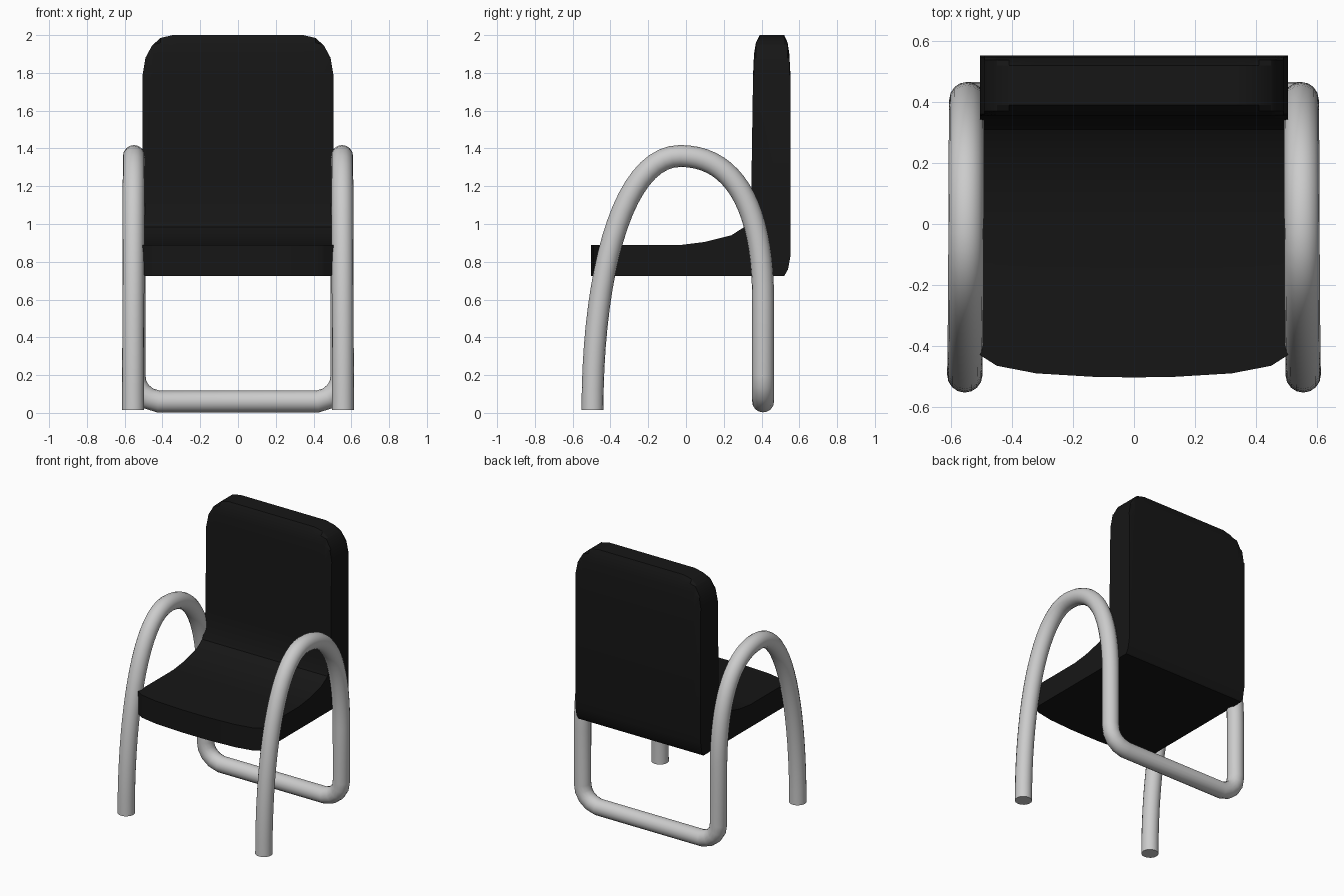
import bpy, bmesh
from mathutils import Vector
from mathutils.geometry import interpolate_bezier

if "Cube" in bpy.data.objects:
    bpy.data.objects.remove(bpy.data.objects["Cube"])


def finish(obj, angle):
    bpy.ops.object.select_all(action='DESELECT')
    obj.select_set(True)
    bpy.context.view_layer.objects.active = obj
    if obj.type == 'CURVE':
        bpy.ops.object.convert(target='MESH')
    bpy.ops.object.shade_smooth_by_angle(angle=angle)


def lerp_table(table, x):
    for (x0, v0), (x1, v1) in zip(table, table[1:]):
        if x <= x1:
            return v0 + (v1 - v0) * (x - x0) / (x1 - x0)
    return table[-1][1]


# Tubular frame: one continuous bent tube, front foot -> arm arch -> rear bar -> mirrored
def bend(*pts):
    return interpolate_bezier(*[Vector(p) for p in pts], 20)


front = bend((0.555, -0.495, 0.015), (0.555, -0.495, 0.75), (0.552, -0.33, 1.36), (0.551, -0.03, 1.36))
rear = bend((0.551, -0.03, 1.36), (0.55, 0.26, 1.36), (0.549, 0.408, 1.08), (0.548, 0.408, 0.6))
corner = [Vector((x, 0.408, z)) for x, z in
          ((0.548, 0.2), (0.54, 0.15), (0.515, 0.108), (0.475, 0.077), (0.42, 0.06))]
half = front + rear[1:] + corner
path = half + [Vector((-p.x, p.y, p.z)) for p in reversed(half)]

curve = bpy.data.curves.new("tube_frame", 'CURVE')
curve.dimensions = '3D'
curve.bevel_depth = 0.058
curve.bevel_resolution = 6
curve.use_fill_caps = True
spline = curve.splines.new('POLY')
spline.points.add(len(path) - 1)
for pt, p in zip(spline.points, path):
    pt.co = (*p, 1)
frame = bpy.data.objects.new("tube_frame", curve)
bpy.context.collection.objects.link(frame)
finish(frame, 0.8)

# Cushion: L-shaped side profile (y, z), lofted across x
profile = [(-0.5, 0.725), (-0.5, 0.89), (-0.02, 0.89), (0.10, 0.905), (0.24, 0.94),
           (0.31, 0.985), (0.338, 1.06), (0.346, 1.2), (0.355, 1.79), (0.36, 1.9),
           (0.37, 1.96), (0.39, 2.0), (0.52, 2.0), (0.538, 1.96), (0.547, 1.9),
           (0.553, 1.79), (0.553, 0.83), (0.54, 0.76), (0.52, 0.725)]
top_edge = [(0, 2.0), (0.345, 2.0), (0.41, 1.985), (0.455, 1.945), (0.49, 1.88), (0.505, 1.79)]
front_bow = [(0, -0.503), (0.12, -0.502), (0.32, -0.49), (0.45, -0.465), (0.505, -0.43)]
xs = sorted({s * x for x, _ in top_edge + front_bow for s in (-1, 1)})

bm = bmesh.new()
rings = []
for x in xs:
    zmax, yfront = lerp_table(top_edge, abs(x)), lerp_table(front_bow, abs(x))
    rings.append([bm.verts.new((x, yfront if y < -0.4 else y, min(z, zmax))) for y, z in profile])
n = len(profile)
for a, b in zip(rings, rings[1:]):
    for i in range(n):
        j = (i + 1) % n
        bm.faces.new((a[i], a[j], b[j], b[i]))
bm.faces.new(rings[0])
bm.faces.new(rings[-1])
bmesh.ops.remove_doubles(bm, verts=bm.verts, dist=0.0005)
bmesh.ops.recalc_face_normals(bm, faces=bm.faces)
mesh = bpy.data.meshes.new("seat_cushion")
bm.to_mesh(mesh)
bm.free()
cushion = bpy.data.objects.new("seat_cushion", mesh)
bpy.context.collection.objects.link(cushion)
black = bpy.data.materials.new("black_upholstery")
black.diffuse_color = (0.008, 0.008, 0.008, 1)
black.use_nodes = True
black.node_tree.nodes["Principled BSDF"].inputs["Base Color"].default_value = black.diffuse_color
mesh.materials.append(black)
finish(cushion, 0.5)
